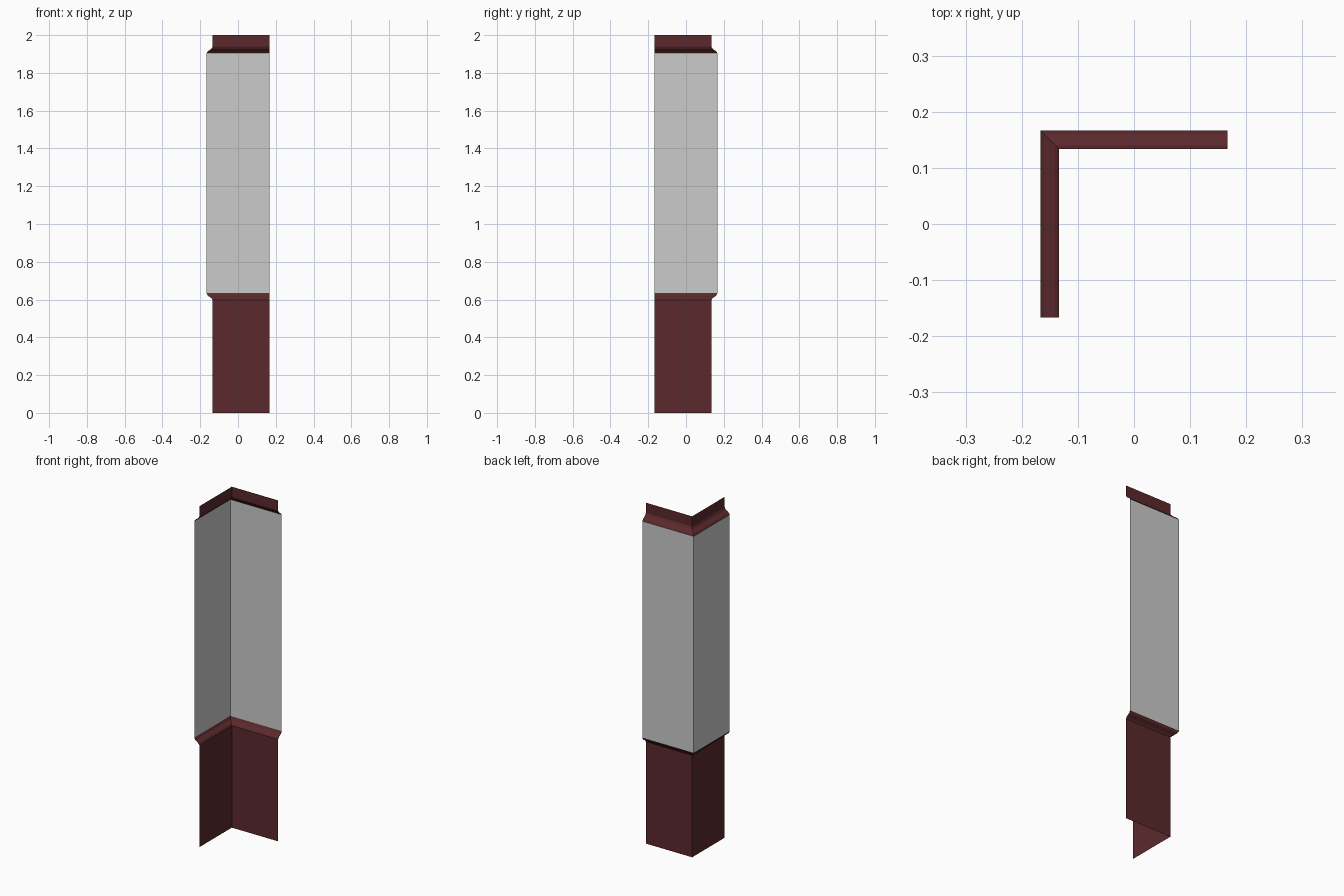
import bpy, bmesh

if "Cube" in bpy.data.objects:
    bpy.data.objects.remove(bpy.data.objects["Cube"])

E = 0.167  # outer face distance and free-end position

red = bpy.data.materials.new("dark_red")
red.diffuse_color = (0.105, 0.022, 0.026, 1)
red.use_nodes = True
red.node_tree.nodes["Principled BSDF"].inputs["Base Color"].default_value = red.diffuse_color


def corner_sheet(name, profile, material=None):
    """Sweep an (offset, z) profile around a mitred L-shaped corner."""
    bm = bmesh.new()
    rows = [[bm.verts.new(p) for p in ((-o, -E, z), (-o, o, z), (E, o, z))]
            for o, z in profile]
    for low, high in zip(rows, rows[1:]):
        for i in range(2):
            # wound so that normals face the outside of the corner
            bm.faces.new((low[i + 1], low[i], high[i], high[i + 1]))
    mesh = bpy.data.meshes.new(name)
    bm.to_mesh(mesh)
    bm.free()
    if material:
        mesh.materials.append(material)
    obj = bpy.data.objects.new(name, mesh)
    bpy.context.collection.objects.link(obj)
    return obj


# Lower wall with the moulding that flares out to the panel
corner_sheet("lower_wall", [(0.134, 0), (0.134, 0.598), (0.141, 0.608),
                            (0.160, 0.621), (E, 0.634)], red)

# Tall plain corner panel
corner_sheet("corner_panel", [(E, 0.634), (E, 1.904)])

# Upper moulding stepping back in to the top rim
corner_sheet("upper_rim", [(E, 1.904), (0.160, 1.914), (0.141, 1.927),
                           (0.134, 1.940), (0.134, 2.0)], red)
